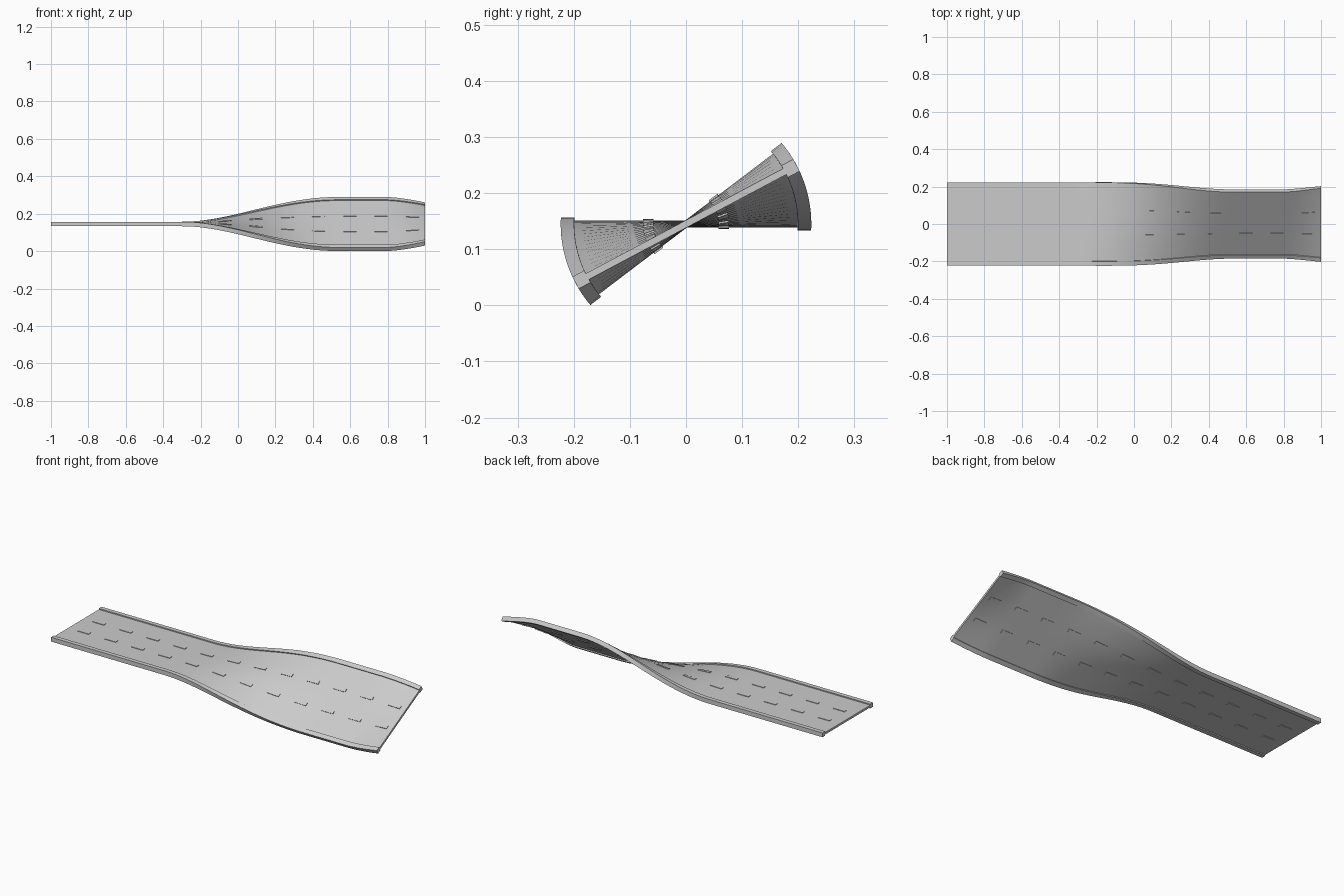
import bpy, bmesh, math

if "Cube" in bpy.data.objects:
    bpy.data.objects.remove(bpy.data.objects["Cube"])

CENTRE_Z = 0.145
BANK = math.radians(37.2)       # strongest banking
END_BANK = math.radians(28.0)   # banking at the +x end

grey = bpy.data.materials.new("road grey")
grey.diffuse_color = (0.6, 0.6, 0.6, 1)
grey.use_nodes = True
grey.node_tree.nodes["Principled BSDF"].inputs["Base Color"].default_value = grey.diffuse_color


def smooth(t):
    t = max(0.0, min(1.0, t))
    return t * t * (3 - 2 * t)


def bank(x):
    """Twist angle about the x axis along the road."""
    a = BANK * smooth((x + 0.30) / 0.83)
    if x > 0.8:
        a -= (BANK - END_BANK) * ((x - 0.8) / 0.2) ** 1.4
    return a


def place(x, y, z):
    a = bank(x)
    return (x, y * math.cos(a) - z * math.sin(a),
            CENTRE_Z + y * math.sin(a) + z * math.cos(a))


def sweep(bm, x0, x1, profile, steps):
    """Sweep a closed (y, z) profile along the twisting road."""
    rings = []
    for i in range(steps + 1):
        x = x0 + (x1 - x0) * i / steps
        rings.append([bm.verts.new(place(x, y, z)) for y, z in profile])
    n = len(profile)
    for a, b in zip(rings, rings[1:]):
        for k in range(n):
            j = (k + 1) % n
            bm.faces.new((a[k], a[j], b[j], b[k]))
    bm.faces.new(rings[0])
    bm.faces.new(rings[-1][::-1])


def finish(name, bm):
    bmesh.ops.recalc_face_normals(bm, faces=bm.faces[:])
    me = bpy.data.meshes.new(name)
    bm.to_mesh(me)
    bm.free()
    me.materials.append(grey)
    ob = bpy.data.objects.new(name, me)
    bpy.context.collection.objects.link(ob)
    bpy.context.view_layer.objects.active = ob
    ob.select_set(True)
    bpy.ops.object.shade_smooth_by_angle(angle=math.radians(30))
    ob.select_set(False)


# Road slab with a raised kerb on both faces along each edge
W, K, S, C = 0.223, 0.199, 0.006, 0.012
top = [(-W, C), (-K, C), (-K, S), (-0.1, S), (0, S), (0.1, S), (K, S), (K, C), (W, C)]
bottom = [(y, -z) for y, z in reversed(top)]
bm = bmesh.new()
sweep(bm, -1, 1, top + bottom, 60)
finish("banked_road", bm)

# Two rows of lane dashes, standing slightly proud of both faces
bm = bmesh.new()
for row in (-0.067, 0.067):
    for i in range(12):
        cx = -0.905 + i * 0.167
        for lo, hi in ((0.0055, 0.009), (-0.009, -0.0055)):
            y0, y1 = row - 0.0095, row + 0.0095
            sweep(bm, cx - 0.035, cx + 0.035,
                  [(y0, lo), (y1, lo), (y1, hi), (y0, hi)], 3)
finish("lane_dashes", bm)
